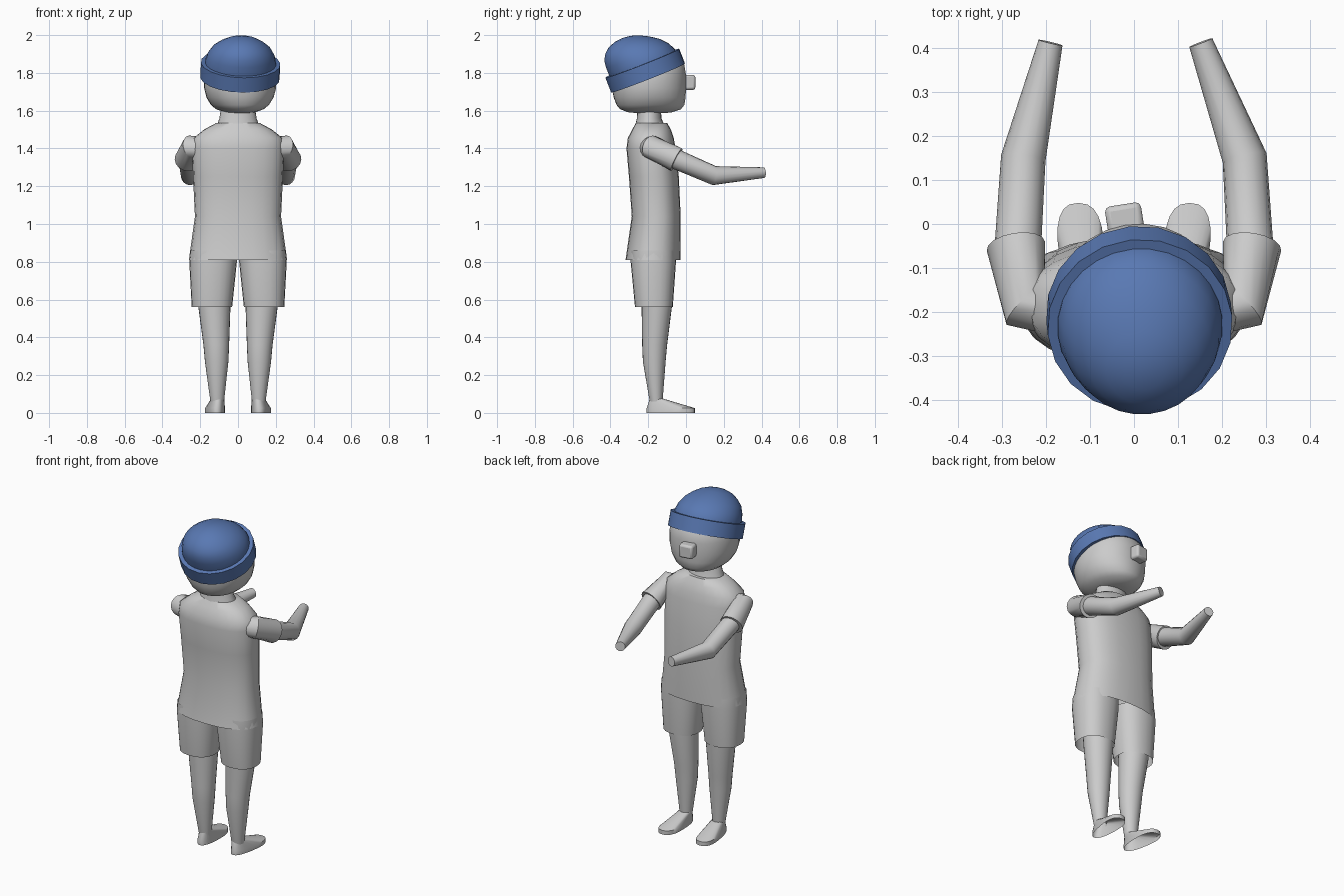
import bpy, bmesh
from math import sin, cos, pi, radians
from mathutils import Vector, Matrix

if "Cube" in bpy.data.objects:
    bpy.data.objects.remove(bpy.data.objects["Cube"])

blue = bpy.data.materials.new("hat_blue")
blue.diffuse_color = (0.10, 0.19, 0.45, 1)
blue.use_nodes = True
blue.node_tree.nodes["Principled BSDF"].inputs["Base Color"].default_value = blue.diffuse_color


def skin(name, rings, cap_start=False, cap_end=False, closed=False, mat=None, angle=35):
    """Join rings of points into one surface."""
    bm = bmesh.new()
    loops = [[bm.verts.new(p) for p in r] for r in rings]
    n = len(loops[0])
    pairs = list(zip(loops, loops[1:]))
    if closed:
        pairs.append((loops[-1], loops[0]))
    for a, b in pairs:
        for i in range(n):
            j = (i + 1) % n
            bm.faces.new((a[i], a[j], b[j], b[i]))
    if cap_start:
        bm.faces.new(loops[0][::-1])
    if cap_end:
        bm.faces.new(loops[-1])
    bmesh.ops.recalc_face_normals(bm, faces=bm.faces)
    me = bpy.data.meshes.new(name)
    bm.to_mesh(me)
    bm.free()
    ob = bpy.data.objects.new(name, me)
    bpy.context.collection.objects.link(ob)
    if mat:
        me.materials.append(mat)
    bpy.ops.object.select_all(action='DESELECT')
    ob.select_set(True)
    bpy.context.view_layer.objects.active = ob
    bpy.ops.object.shade_smooth_by_angle(angle=radians(angle))
    return ob


def oval(x, y, z, rx, ry, e=2.0, taper=0.0, n=24):
    """Horizontal superellipse; taper widens it towards +y."""
    pts = []
    for i in range(n):
        a = 2 * pi * i / n
        c, s = cos(a), sin(a)
        px = abs(c) ** (2 / e) * (1 if c > 0 else -1)
        py = abs(s) ** (2 / e) * (1 if s > 0 else -1)
        pts.append(Vector((x + rx * px * (1 + taper * py), y + ry * py, z)))
    return pts


def tube(name, path, n=16):
    """Round tube along (x, y, z, radius) points."""
    P = [Vector(p[:3]) for p in path]
    rings = []
    for i, p in enumerate(P):
        t = Vector()
        if i > 0:
            t += (p - P[i - 1]).normalized()
        if i < len(P) - 1:
            t += (P[i + 1] - p).normalized()
        t.normalize()
        u = t.cross(Vector((0, 0, 1))).normalized()
        v = u.cross(t)
        r = path[i][3]
        rings.append([p + r * (cos(2 * pi * k / n) * u + sin(2 * pi * k / n) * v) for k in range(n)])
    return skin(name, rings, True, True)


# shirt: y back, y front, half width
shirt = [(0.81, -0.32, -0.03, 0.26), (1.04, -0.287, -0.028, 0.228),
         (1.25, -0.302, -0.038, 0.238), (1.40, -0.315, -0.055, 0.245),
         (1.455, -0.308, -0.065, 0.236), (1.50, -0.285, -0.08, 0.18),
         (1.535, -0.265, -0.10, 0.115)]
skin("shirt", [oval(0, (a + b) / 2, z, w, (b - a) / 2, 2.4) for z, a, b, w in shirt], cap_end=True, angle=50)

# neck
skin("neck", [oval(0, -0.19, 1.50, 0.12, 0.085), oval(0, -0.195, 1.56, 0.098, 0.065),
              oval(0, -0.195, 1.66, 0.085, 0.06)])

for side, s, wrist_x in (("right", 1, 0.152), ("left", -1, -0.19)):
    # shorts leg
    skin("shorts_" + side, [oval(s * 0.13, -0.173, 0.86, 0.124, 0.118, 2.3),
                            oval(s * 0.132, -0.173, 0.80, 0.126, 0.12, 2.3),
                            oval(s * 0.138, -0.17, 0.56, 0.107, 0.10, 2.3)])
    # bare leg
    skin("leg_" + side, [oval(s * 0.128, -0.157, 0.75, 0.09, 0.085),
                         oval(s * 0.125, -0.155, 0.56, 0.085, 0.08),
                         oval(s * 0.115, -0.166, 0.36, 0.068, 0.066),
                         oval(s * 0.113, -0.168, 0.27, 0.062, 0.06),
                         oval(s * 0.11, -0.158, 0.06, 0.036, 0.034)])
    # foot
    rings = [oval(0.118, -0.08, 0.0, 0.05, 0.128, 2.5, 0.22),
             oval(0.118, -0.08, 0.025, 0.05, 0.128, 2.5, 0.22),
             oval(0.111, -0.156, 0.075, 0.035, 0.036, 2)]
    foot = [[Vector((s * (p.x + 0.06 * (p.y + 0.1)), p.y, p.z)) for p in r] for r in rings]
    skin("foot_" + side, foot, angle=40)
    # sleeve and arm
    tube("sleeve_" + side, [(s * 0.15, -0.205, 1.40, 0.055), (s * 0.247, -0.185, 1.408, 0.062),
                            (s * 0.269, -0.05, 1.34, 0.067)])
    tube("arm_" + side, [(s * 0.258, -0.12, 1.375, 0.052), (s * 0.264, -0.045, 1.34, 0.053),
                         (s * 0.252, 0.15, 1.256, 0.051), (wrist_x, 0.413, 1.272, 0.028)])

# head, turned slightly sideways
turn = Matrix.Translation((0.012, -0.2, 0)) @ Matrix.Rotation(radians(9), 4, 'Z')
head_prof = [(1.588, 0.05, 0.07, 0.10), (1.592, 0.08, 0.11, 0.13), (1.608, 0.125, 0.15, 0.175),
             (1.63, 0.152, 0.168, 0.192), (1.67, 0.177, 0.183, 0.198), (1.72, 0.19, 0.192, 0.2),
             (1.79, 0.19, 0.19, 0.2), (1.85, 0.175, 0.175, 0.19), (1.90, 0.14, 0.15, 0.15),
             (1.94, 0.07, 0.09, 0.06)]
head = skin("head", [oval(0, (f - b) / 2, z, w, (f + b) / 2, 2.1, n=28) for z, w, b, f in head_prof],
            True, True, angle=60)
head.matrix_world = turn

# nose
bpy.ops.mesh.primitive_cube_add(size=1)
nose = bpy.context.object
nose.name = "nose"
nose.data.transform(Matrix.Translation((0, 0.205, 1.75)) @ Matrix.Diagonal((0.083, 0.085, 0.08, 1)))
nose.matrix_world = turn
bev = nose.modifiers.new("round", 'BEVEL')
bev.width, bev.segments = 0.012, 2
bpy.ops.object.shade_smooth_by_angle(angle=radians(40))

# hat, tipped back
tip = (Matrix.Translation((0.012, -0.216, 1.812)) @ Matrix.Rotation(radians(6), 4, 'Z')
       @ Matrix.Rotation(radians(21.5), 4, 'X'))
band = skin("hat_band", [oval(0, 0, z, r, r, n=20) for z, r in
                         ((-0.042, 0.188), (-0.042, 0.211), (0.042, 0.211), (0.042, 0.184))],
            closed=True, mat=blue)
dome_prof = [(-0.03, 0.187, 0), (0.05, 0.188, 0), (0.09, 0.178, -0.010), (0.13, 0.157, -0.026),
             (0.16, 0.126, -0.039), (0.185, 0.088, -0.048), (0.2, 0.045, -0.05), (0.204, 0.012, -0.05)]
dome = skin("hat_dome", [oval(0, c, h, r, r, n=28) for h, r, c in dome_prof],
            cap_end=True, mat=blue, angle=60)
band.matrix_world = tip
dome.matrix_world = tip
